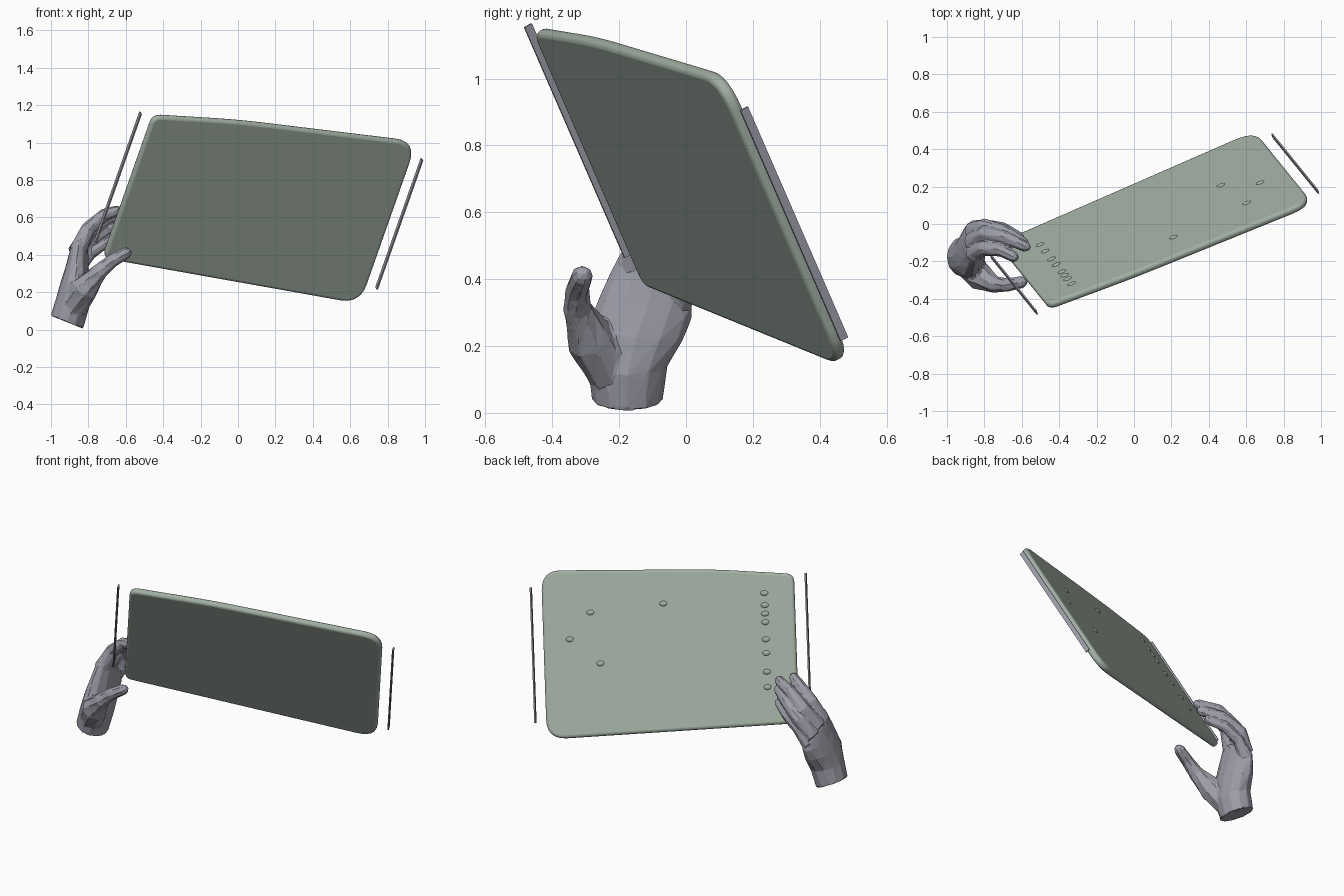
import bpy, bmesh, math
from mathutils import Vector, Matrix

if "Cube" in bpy.data.objects:
    bpy.data.objects.remove(bpy.data.objects["Cube"])

# Tilted frame shared by the tablet parts (u across, v down, n out of the back)
U = Vector((0.908, 0.39, -0.15)).normalized()
V = Vector((-0.305, 0.38, -0.873))
V = (V - U * V.dot(U)).normalized()
N = U.cross(V)
FRAME = Matrix((U, V, N)).transposed().to_4x4()
FRAME.translation = (0.11, 0.0, 0.69)


def material(name, rgb):
    m = bpy.data.materials.new(name)
    m.diffuse_color = (*rgb, 1)
    m.use_nodes = True
    m.node_tree.nodes["Principled BSDF"].inputs["Base Color"].default_value = m.diffuse_color
    return m


def make(name, bm, mat=None, matrix=None):
    bmesh.ops.recalc_face_normals(bm, faces=bm.faces)
    me = bpy.data.meshes.new(name)
    bm.to_mesh(me)
    bm.free()
    ob = bpy.data.objects.new(name, me)
    bpy.context.collection.objects.link(ob)
    if mat:
        me.materials.append(mat)
    if matrix:
        ob.matrix_world = matrix
    return ob


def smooth(ob):
    bpy.ops.object.select_all(action='DESELECT')
    bpy.context.view_layer.objects.active = ob
    ob.select_set(True)
    bpy.ops.object.shade_smooth_by_angle(angle=math.radians(40))


def rounded(corners, steps=6):
    out = []
    for i, (x, y, r) in enumerate(corners):
        c = Vector((x, y))
        a = c + (Vector(corners[i - 1][:2]) - c).normalized() * r
        b = c + (Vector(corners[(i + 1) % len(corners)][:2]) - c).normalized() * r
        for k in range(steps + 1):
            t = k / steps
            out.append(a * (1 - t) ** 2 + c * 2 * t * (1 - t) + b * t * t)
    return out


def loft(bm, rings):
    vs = [[bm.verts.new(p) for p in r] for r in rings]
    n = len(rings[0])
    for a, b in zip(vs, vs[1:]):
        for i in range(n):
            bm.faces.new((a[i], a[(i + 1) % n], b[(i + 1) % n], b[i]))
    bm.faces.new(vs[0][::-1])
    bm.faces.new(vs[-1])


def finger(bm, path, radii, sides=8):
    pts = [Vector(p) for p in path]
    end = (pts[-1] - pts[-2]).normalized()
    r = radii[-1]
    pts += [pts[-1] + end * r * 0.6, pts[-1] + end * r * 0.9]
    rad = list(radii) + [r * 0.75, r * 0.35]
    rings = []
    for i, p in enumerate(pts):
        d = pts[min(i + 1, len(pts) - 1)] - pts[max(i - 1, 0)]
        q = d.to_track_quat('Z', 'Y')
        rings.append([p + q @ Vector((rad[i] * math.cos(a), rad[i] * math.sin(a), 0))
                      for a in (2 * math.pi * k / sides for k in range(sides))])
    loft(bm, rings)


green = material("sage", (0.36, 0.43, 0.37))
grey = material("slate", (0.34, 0.34, 0.40))

# Tablet slab, slightly tapered towards the hand
outline = rounded([(-0.757, -0.395, 0.05), (-0.265, -0.447, 0.15), (0.762, -0.492, 0.12),
                   (0.762, 0.497, 0.12), (-0.757, 0.478, 0.05)])
bm = bmesh.new()
loft(bm, [[(p.x, p.y, z) for p in outline] for z in (-0.02, 0.02)])
tablet = make("tablet_slab", bm, green, FRAME)
bev = tablet.modifiers.new("rim", 'BEVEL')
bev.width, bev.segments, bev.limit_method = 0.016, 3, 'ANGLE'
bev.angle_limit = math.radians(40)
smooth(tablet)

# Small raised dots on the back
dots = [(-0.58, v) for v in (-0.29, -0.22, -0.17, -0.12, -0.02, 0.06, 0.17, 0.26)]
dots += [(0.47, -0.23), (0.6, -0.08), (0.42, 0.07), (0.03, -0.26)]
bm = bmesh.new()
for u, v in dots:
    bmesh.ops.create_uvsphere(bm, u_segments=12, v_segments=6, radius=1, matrix=(
        Matrix.Translation((u, v, 0.019)) @ Matrix.Diagonal((0.024, 0.016, 0.009, 1))))
smooth(make("back_dots", bm, green, FRAME))

# Thin strips floating beside the two short edges
for name, s in (("left_strip", -1), ("right_strip", 1)):
    bm = bmesh.new()
    bmesh.ops.create_cube(bm, size=1, matrix=Matrix.Translation((s * 0.828, 0, 0))
                          @ Matrix.Diagonal((0.008, 0.79, 0.026, 1)))
    make(name, bm, grey, FRAME)

# Hand: palm lofted from wrist to knuckles (x, y, z, rx, ry, x tilt, y tilt)
bm = bmesh.new()
palm = [(-0.915, -0.175, 0.04, 0.087, 0.107, -0.4, 0.0),
        (-0.885, -0.175, 0.14, 0.088, 0.120, -0.3, 0.0),
        (-0.870, -0.150, 0.24, 0.078, 0.145, -0.2, -0.1),
        (-0.860, -0.115, 0.33, 0.062, 0.135, -0.1, -0.3),
        (-0.850, -0.090, 0.41, 0.050, 0.105, 0.0, -0.7)]
rings = []
for x, y, z, rx, ry, tx, ty in palm:
    ring = []
    for k in range(12):
        a = 2 * math.pi * k / 12
        dx, dy = rx * math.cos(a), ry * math.sin(a)
        ring.append((x + dx, y + dy, z + tx * dx + ty * dy))
    rings.append(ring)
loft(bm, rings)

# Fingers wrap behind the slab, the thumb lies in front
fingers = [
    [(-0.86, -0.16, 0.42), (-0.80, -0.13, 0.54), (-0.71, -0.14, 0.615), (-0.645, -0.175, 0.635)],
    [(-0.87, -0.10, 0.41), (-0.80, -0.05, 0.52), (-0.69, -0.07, 0.60), (-0.58, -0.12, 0.62)],
    [(-0.87, -0.04, 0.37), (-0.80, -0.01, 0.47), (-0.69, -0.04, 0.54), (-0.59, -0.10, 0.57)],
    [(-0.86, -0.02, 0.32), (-0.79, -0.01, 0.41), (-0.70, -0.02, 0.47), (-0.61, -0.07, 0.505)]]
for i, path in enumerate(fingers):
    r = 0.030 if i == 3 else 0.035
    finger(bm, path, (r * 1.35, r * 1.15, r, r * 0.85))
finger(bm, [(-0.88, -0.22, 0.12), (-0.82, -0.285, 0.22), (-0.74, -0.325, 0.31),
            (-0.67, -0.325, 0.37), (-0.60, -0.31, 0.41)],
       (0.075, 0.075, 0.045, 0.036, 0.033))

# Fuse into a single faceted low-poly skin
hand = make("hand", bm, grey)
rm = hand.modifiers.new("fuse", 'REMESH')
rm.mode, rm.voxel_size = 'VOXEL', 0.008
hand.modifiers.new("facets", 'DECIMATE').ratio = 0.06
